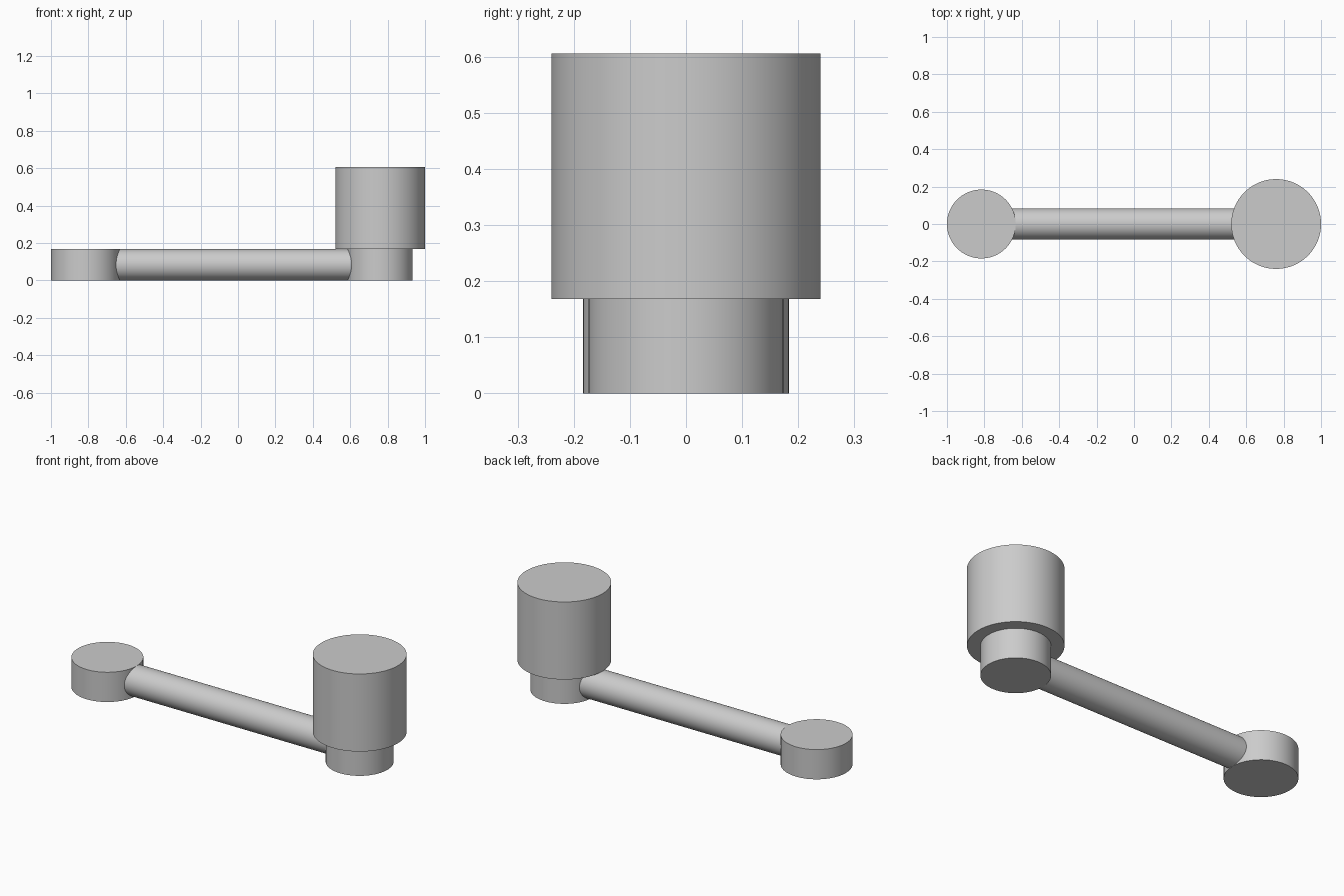
import bpy
import math

cube = bpy.data.objects.get("Cube")
if cube:
    bpy.data.objects.remove(cube, do_unlink=True)

# Single plain grey material
grey = bpy.data.materials.new("light_grey")
grey.use_nodes = True
grey.diffuse_color = (0.6, 0.6, 0.6, 1)
grey.node_tree.nodes["Principled BSDF"].inputs["Base Color"].default_value = (0.6, 0.6, 0.6, 1)


def cylinder(name, radius, length, location, rotation=(0, 0, 0)):
    bpy.ops.mesh.primitive_cylinder_add(vertices=96, radius=radius, depth=length,
                                        location=location, rotation=rotation)
    obj = bpy.context.object
    obj.name = name
    obj.data.materials.append(grey)
    bpy.ops.object.shade_smooth_by_angle(angle=math.radians(30))
    return obj


def upright(name, x, radius, bottom, top):
    return cylinder(name, radius, top - bottom, (x, 0, (bottom + top) / 2))


ARM_TOP = 0.168
HUB_X, GRIP_X = -0.816, 0.76

# Hub disc at one end, grip base and tall grip at the other
upright("hub_disc", HUB_X, 0.184, 0, ARM_TOP)
upright("grip_base", GRIP_X, 0.174, 0, ARM_TOP)
upright("grip", GRIP_X, 0.24, ARM_TOP, 0.606)

# Round arm whose ends are buried in the hub and the grip base
start, end = HUB_X + 0.08, GRIP_X - 0.08
cylinder("arm", ARM_TOP / 2 - 0.0005, end - start,
         ((start + end) / 2, 0, ARM_TOP / 2), (0, math.pi / 2, 0))
